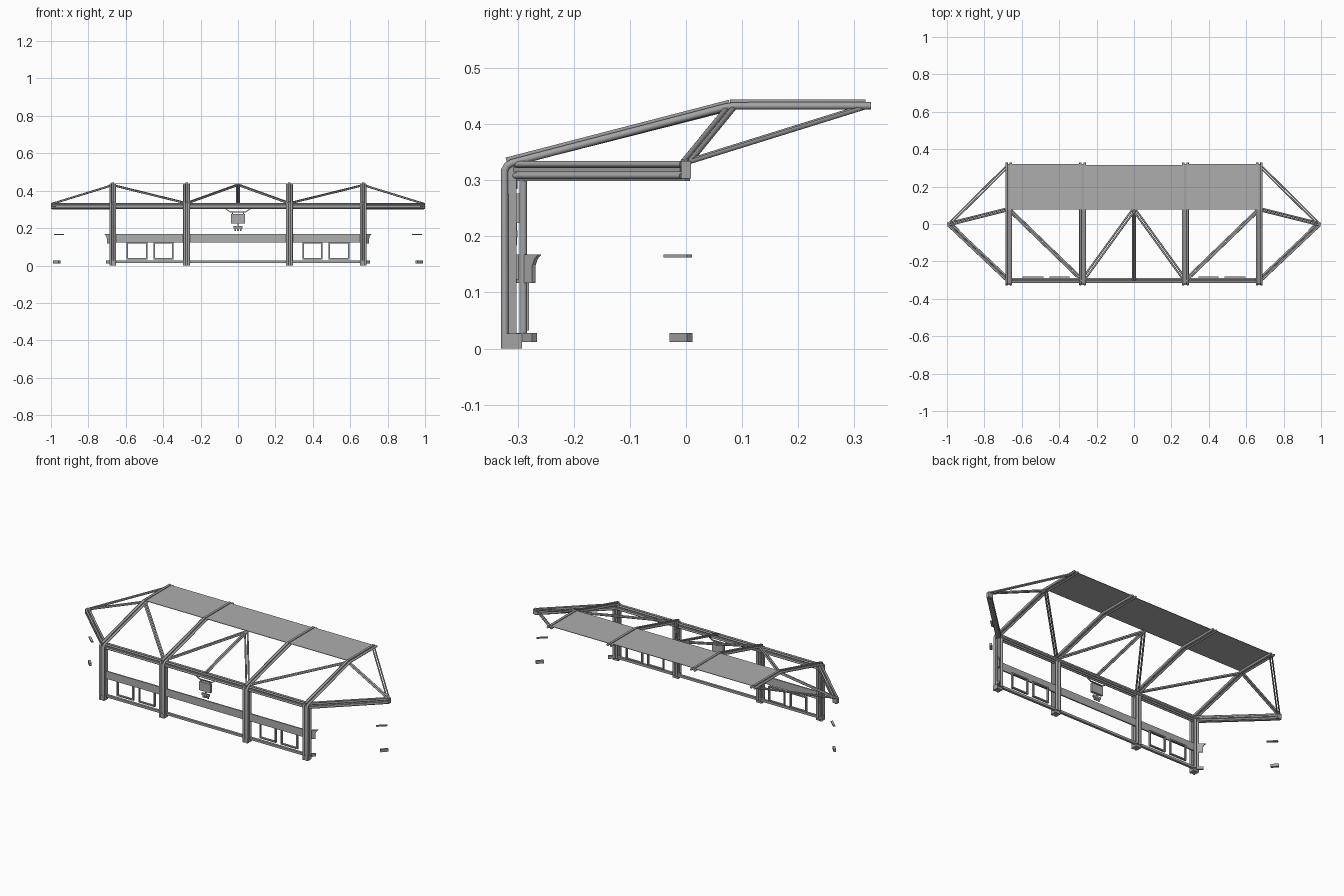
import bpy, bmesh, math
from mathutils import Vector

if "Cube" in bpy.data.objects:
    bpy.data.objects.remove(bpy.data.objects["Cube"])


def make_material(name, value):
    m = bpy.data.materials.new(name)
    m.use_nodes = True
    colour = (value, value, value, 1)
    m.diffuse_color = colour
    m.node_tree.nodes["Principled BSDF"].inputs["Base Color"].default_value = colour
    return m


STEEL = make_material("steel grey", 0.37)
CLADDING = make_material("cladding grey", 0.42)


def link(name, data, mat):
    ob = bpy.data.objects.new(name, data)
    bpy.context.collection.objects.link(ob)
    data.materials.append(mat)
    return ob


def tubes(name, paths, r, mat=STEEL):
    """Round tubes along polylines, joined in one mesh."""
    cu = bpy.data.curves.new(name, 'CURVE')
    cu.dimensions = '3D'
    cu.bevel_depth = r
    cu.bevel_resolution = 4
    cu.use_fill_caps = True
    for path in paths:
        sp = cu.splines.new('POLY')
        sp.points.add(len(path) - 1)
        for pt, co in zip(sp.points, path):
            pt.co = (*co, 1)
    ob = link(name, cu, mat)
    bpy.ops.object.select_all(action='DESELECT')
    ob.select_set(True)
    bpy.context.view_layer.objects.active = ob
    bpy.ops.object.convert(target='MESH')
    bpy.ops.object.shade_smooth_by_angle(angle=math.radians(40))
    return bpy.context.object


def side_of(p, q):
    d = (Vector(q) - Vector(p)).normalized()
    s = d.cross(Vector((0, 0, 1)))
    return s.normalized() if s.length > 1e-4 else Vector((1, 0, 0))


def bars(name, items, mat=STEEL):
    """Rectangular bars: (start, end, width, depth)."""
    bm = bmesh.new()
    for p, q, w, h in items:
        p, q = Vector(p), Vector(q)
        s = side_of(p, q)
        u = s.cross((q - p).normalized())
        ring = [[bm.verts.new(c + s * a * w / 2 + u * b * h / 2)
                 for a, b in ((-1, -1), (1, -1), (1, 1), (-1, 1))] for c in (p, q)]
        for i in range(4):
            j = (i + 1) % 4
            bm.faces.new((ring[0][i], ring[0][j], ring[1][j], ring[1][i]))
        bm.faces.new(ring[0][::-1])
        bm.faces.new(ring[1])
    bmesh.ops.recalc_face_normals(bm, faces=bm.faces)
    me = bpy.data.meshes.new(name)
    bm.to_mesh(me)
    bm.free()
    return link(name, me, mat)


def plate(name, outline, origin, direction, thick, mat=CLADDING):
    """Upright plate from an outline of (distance, height)."""
    o, d = Vector(origin), Vector(direction).normalized()
    n = d.cross(Vector((0, 0, 1))) * thick / 2
    bm = bmesh.new()
    a, b = ([bm.verts.new(o + d * s + Vector((0, 0, z)) + n * k) for s, z in outline]
            for k in (-1, 1))
    bm.faces.new(a)
    bm.faces.new(b[::-1])
    for i in range(len(a)):
        j = (i + 1) % len(a)
        bm.faces.new((a[i], b[i], b[j], a[j]))
    bmesh.ops.recalc_face_normals(bm, faces=bm.faces)
    me = bpy.data.meshes.new(name)
    bm.to_mesh(me)
    bm.free()
    return link(name, me, mat)


def twin(path, gap):
    """Two copies of a straight path, side by side."""
    s = side_of(path[0], path[-1]) * gap
    return [[Vector(p) + s * k for p in path] for k in (-1, 1)]


# Portal frames: bent twin tubes with a raised middle strip
COLUMNS = (-0.67, -0.275, 0.275, 0.67)
RIB = [(-0.323, 0), (-0.323, 0.318), (-0.319, 0.326), (-0.31, 0.331),
       (0.07, 0.43), (0.085, 0.4325), (0.33, 0.4325)]
STRIP = [(-0.32, 0.334), (0.078, 0.437), (0.32, 0.437)]
for n, x in enumerate(COLUMNS, 1):
    tubes(f"portal_frame_{n}", [[(x + k * 0.0115, y, z) for y, z in RIB] for k in (-1, 1)], 0.0065)
    pts = [(x, y, z) for y, z in STRIP]
    bars(f"rib_strip_{n}", [(a, b, 0.014, 0.013) for a, b in zip(pts, pts[1:])])
    bars(f"column_web_{n}", [((x, -0.312, 0.02), (x, -0.312, 0.325), 0.024, 0.02)])
    tubes(f"column_back_tubes_{n}", [[(x + k * 0.009, -0.29, 0.015), (x + k * 0.009, -0.29, 0.31)]
                                     for k in (-1, 1)], 0.007)
    bars(f"column_base_{n}", [((x, -0.309, 0), (x, -0.309, 0.027), 0.036, 0.034)])


# Ring beam: front run and two diagonal runs to the pointed ends
def ring_beam(name, p, q):
    def at(z):
        return [(*p, z), (*q, z)]
    tubes(name + "_chords", twin(at(0.3285), 0.008) + twin(at(0.308), 0.008), 0.0055)
    bars(name + "_web", [(*at(0.319), 0.024, 0.008)])


ring_beam("front_beam", (-0.67, -0.302), (0.67, -0.302))
for side, sx in (("left", 1), ("right", -1)):
    corner, tip = (sx * 0.67, -0.302), (sx * 0.988, -0.002)
    ring_beam(side + "_end_beam", corner, tip)
    bars(side + "_beam_soffit", [((*corner, 0.3015), (sx * 0.991, 0.003, 0.3015), 0.012, 0.005)])
    bars(side + "_tip_plate", [((sx * 0.986, 0, 0.303), (sx * 0.986, 0, 0.334), 0.028, 0.018)])

    # Roof bracing
    apex = (sx * 0.988, 0, 0.332)
    tubes(side + "_end_struts", twin([apex, (sx * 0.67, 0.08, 0.43)], 0.006), 0.005)
    tubes(side + "_long_struts", twin([apex, (sx * 0.67, 0.315, 0.43)], 0.006), 0.004)
    foot = (sx * 0.275, -0.302, 0.333)
    tubes(side + "_outer_diagonals", twin([foot, (sx * 0.67, 0.08, 0.43)], 0.006), 0.005)
    tubes(side + "_inner_diagonals", twin([foot, (0, 0.078, 0.432)], 0.007), 0.005)

    # Fascia return, sill return and the loose trim by the tip
    run = (sx * 0.33, 0.3, 0)
    plate(side + "_fascia_return",
          [(0, 0.117), (0.046, 0.117), (0.046, 0.148), (0.052, 0.16), (0.062, 0.168), (0, 0.168)],
          (sx * 0.665, -0.302, 0), run, 0.008)
    bars(side + "_sill_return",
         [((sx * 0.67, -0.298, 0.02), (sx * 0.702, -0.27, 0.02), 0.012, 0.016)])
    bars(side + "_tip_trim",
         [((sx * 0.935, -0.036, 0.165), (sx * 0.98, 0.006, 0.165), 0.012, 0.006)], CLADDING)
    bars(side + "_tip_sill",
         [((sx * 0.955, -0.025, 0.02), (sx * 0.985, 0.007, 0.02), 0.014, 0.016)])

    # Window frames
    for n, (a, b) in enumerate(((0.345, 0.452), (0.485, 0.595)), 1):
        w, lo, hi, y = 0.007, 0.032, 0.124, -0.286
        l, r = sorted((sx * a, sx * b))
        bars(f"{side}_window_frame_{n}",
             [((x, y, lo), (x, y, hi), w, 0.012) for x in (l + w / 2, r - w / 2)] +
             [((l, y, z), (r, y, z), 0.012, w) for z in (lo + w / 2, hi - w / 2)])

tubes("centre_struts", twin([(0, -0.302, 0.333), (0, 0.078, 0.432)], 0.006), 0.005)

# Roof panels between the portal frames
for n, (a, b) in enumerate(zip(COLUMNS, COLUMNS[1:]), 1):
    back = 0.315 if n == 2 else 0.32
    bars(f"roof_panel_{n}", [((a, (0.078 + back) / 2, 0.438), (b, (0.078 + back) / 2, 0.438),
                              back - 0.078, 0.003)], CLADDING)

# Long front fascia and sill rail
bars("front_fascia", [((-0.675, -0.3, 0.1455), (0.675, -0.3, 0.1455), 0.008, 0.045)], CLADDING)
bars("sill_rail", [((-0.68, -0.298, 0.02), (0.68, -0.298, 0.02), 0.014, 0.014)])

# Hanging display with a tapered bracket and a toothed lower plate
Y = -0.304
bars("display_box", [((-0.037, Y, 0.25), (0.037, Y, 0.25), 0.016, 0.052)], CLADDING)
bars("display_bracket",
     [((k * 0.07, Y, 0.306), (k * 0.04, Y, 0.286), 0.008, 0.004) for k in (-1, 1)] +
     [((-0.042, Y, 0.286), (0.042, Y, 0.286), 0.008, 0.004)] +
     [((k * 0.03, Y, 0.274), (k * 0.03, Y, 0.288), 0.004, 0.004) for k in (-1, 1)])
bars("lower_plate",
     [((-0.025, Y, 0.204), (0.025, Y, 0.204), 0.008, 0.012),
      ((0, Y, 0.208), (0, Y, 0.226), 0.006, 0.006)] +
     [((x, Y, 0.184), (x, Y, 0.2), 0.01, 0.006) for x in (-0.015, 0, 0.015)])
